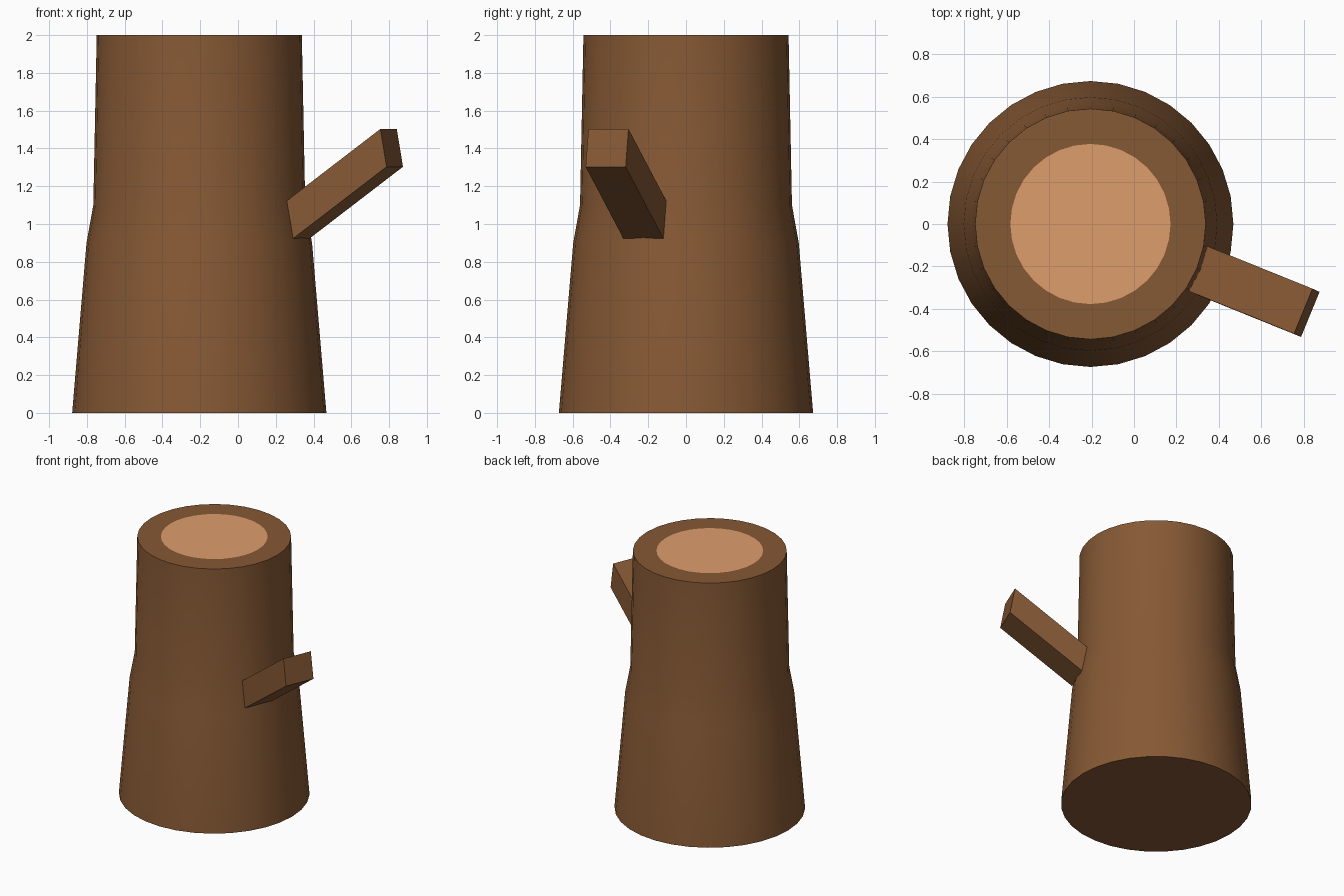
import bpy
import bmesh
import math
from mathutils import Vector

default = bpy.data.objects.get("Cube")
if default:
    bpy.data.objects.remove(default, do_unlink=True)


def make_material(name, rgb):
    color = (*rgb, 1.0)
    mat = bpy.data.materials.new(name)
    mat.use_nodes = True
    mat.diffuse_color = color
    bsdf = next(n for n in mat.node_tree.nodes if n.type == "BSDF_PRINCIPLED")
    bsdf.inputs["Base Color"].default_value = color
    bsdf.inputs["Roughness"].default_value = 0.9
    return mat


def make_object(name, bm, materials):
    bmesh.ops.recalc_face_normals(bm, faces=bm.faces)
    mesh = bpy.data.meshes.new(name)
    bm.to_mesh(mesh)
    bm.free()
    obj = bpy.data.objects.new(name, mesh)
    bpy.context.collection.objects.link(obj)
    for mat in materials:
        mesh.materials.append(mat)
    return obj


bark = make_material("bark brown", (0.24, 0.10, 0.035))
heartwood = make_material("pale cut wood", (0.73, 0.34, 0.15))

# Trunk: a profile of (radius, height) turned into rings, closed at both ends
SIDES = 32
CENTER_X = -0.205
PROFILE = [(0.673, 0), (0.597, 0.9), (0.561, 1.1), (0.543, 2), (0.377, 2)]

bm = bmesh.new()
rings = []
for radius, height in PROFILE:
    angles = [math.tau * i / SIDES for i in range(SIDES)]
    rings.append([bm.verts.new((CENTER_X + radius * math.cos(a),
                                radius * math.sin(a), height)) for a in angles])
for low, high in zip(rings, rings[1:]):
    for i in range(SIDES):
        j = (i + 1) % SIDES
        bm.faces.new((low[i], low[j], high[j], high[i]))
bm.faces.new(rings[0])
# Pale heartwood is the innermost face of the cut top
bm.faces.new(rings[-1]).material_index = 1
trunk = make_object("trunk", bm, [bark, heartwood])

bpy.context.view_layer.objects.active = trunk
trunk.select_set(True)
bpy.ops.object.shade_smooth_by_angle(angle=math.radians(35))
trunk.select_set(False)

# Branch stub: a leaning box set by its middle and three edge directions
middle = Vector((0.566, -0.318, 1.213))
along = Vector((0.495, -0.20, 0.38))
across = Vector((0.087, 0.212, 0))
upward = Vector((-0.033, 0.015, 0.20))

bm = bmesh.new()
bmesh.ops.create_cube(bm, size=1)
for v in bm.verts:
    v.co = middle + along * v.co.x + across * v.co.y + upward * v.co.z
make_object("branch", bm, [bark])
